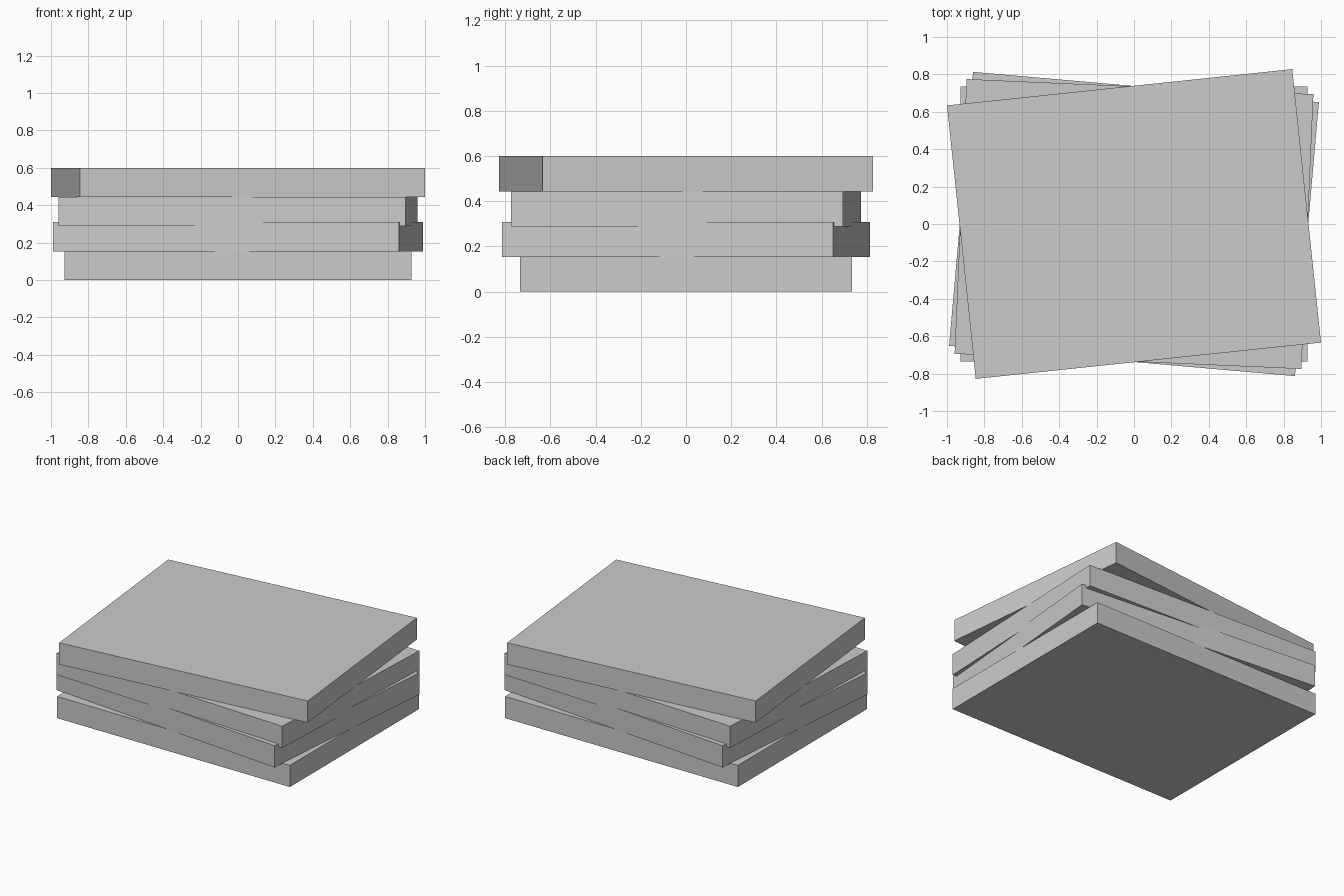
import bpy
from math import radians

if "Cube" in bpy.data.objects:
    bpy.data.objects.remove(bpy.data.objects["Cube"])

WIDTH, DEPTH, THICK = 1.856, 1.47, 0.156


def slab(name, base_z, angle):
    bpy.ops.mesh.primitive_cube_add(size=1, location=(0, 0, base_z + THICK / 2),
                                    rotation=(0, 0, radians(angle)))
    ob = bpy.context.object
    ob.name = name
    ob.scale = (WIDTH, DEPTH, THICK)
    bpy.ops.object.transform_apply(location=False, rotation=False, scale=True)
    return ob


# Stack of twisted slabs, from bottom to top
slab("bottom_slab", 0.0, 0)
slab("lower_slab", 0.153, -5)
slab("upper_slab", 0.288, -2.5)
slab("top_slab", 0.444, 6)
